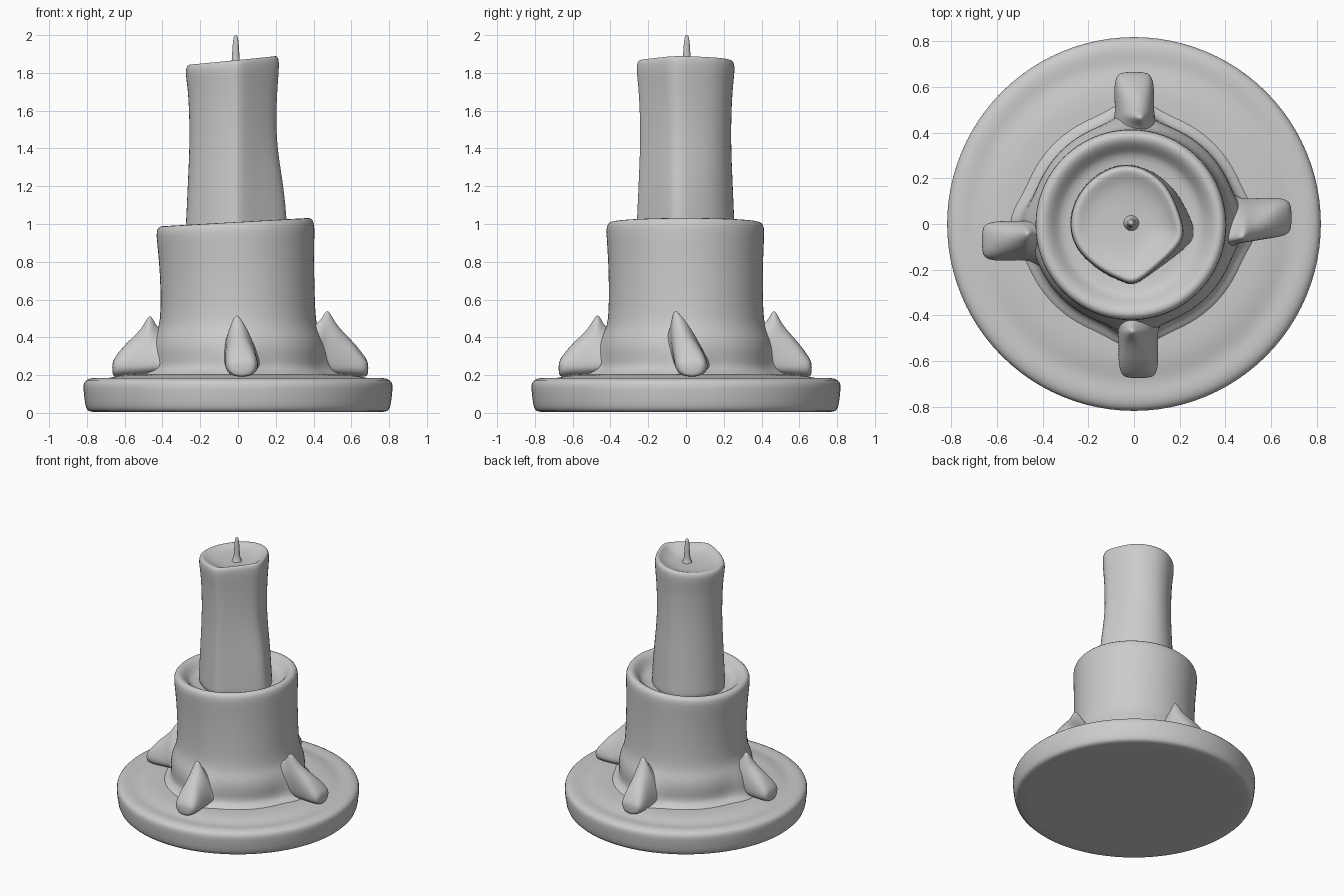
import bpy, bmesh, math
from mathutils import Vector

if "Cube" in bpy.data.objects:
    bpy.data.objects.remove(bpy.data.objects["Cube"])

# One plain colour for the whole model
grey = bpy.data.materials.new("plain grey")
grey.use_nodes = True
grey.diffuse_color = (0.6, 0.6, 0.6, 1)
grey.node_tree.nodes["Principled BSDF"].inputs["Base Color"].default_value = (0.6, 0.6, 0.6, 1)


def loft(name, rings, levels=1):
    """Skin closed rings of points, cap both ends and smooth the result."""
    bm = bmesh.new()
    rows = [[bm.verts.new(p) for p in ring] for ring in rings]
    n = len(rows[0])
    for a, b in zip(rows, rows[1:]):
        for i in range(n):
            j = (i + 1) % n
            bm.faces.new((a[i], a[j], b[j], b[i]))
    bm.faces.new(rows[0][::-1])
    bm.faces.new(rows[-1])
    bmesh.ops.recalc_face_normals(bm, faces=bm.faces)
    mesh = bpy.data.meshes.new(name)
    bm.to_mesh(mesh)
    bm.free()
    mesh.materials.append(grey)
    for f in mesh.polygons:
        f.use_smooth = True
    obj = bpy.data.objects.new(name, mesh)
    bpy.context.collection.objects.link(obj)
    obj.modifiers.new("smooth", "SUBSURF").levels = levels
    obj.modifiers["smooth"].render_levels = levels
    return obj


def lathe(profile, n=48, warp=lambda r, z, a: Vector((r * math.cos(a), r * math.sin(a), z))):
    return [[warp(r, z, math.tau * i / n) for i in range(n)] for r, z in profile]


# Round dish, rising gently towards the cup
loft("dish", lathe([
    (0.02, 0.004), (0.4, 0.004), (0.76, 0.004), (0.795, 0.006), (0.81, 0.03), (0.818, 0.1),
    (0.823, 0.15), (0.81, 0.175), (0.77, 0.187), (0.73, 0.184), (0.69, 0.182), (0.64, 0.196),
    (0.58, 0.206), (0.5, 0.205), (0.3, 0.205), (0.02, 0.205)]))


# Cup with a rounded collar that reaches out to the feet, and a slanted rim
def cup_warp(r, z, a):
    web = max(0, math.cos(4 * a)) ** 3
    low = max(0, 1 - abs(z - 0.24) / 0.2)
    r += 0.06 * web * low
    high = max(0, (z - 0.6) / 0.4)
    x, y = r * math.cos(a), r * math.sin(a)
    return Vector((x - 0.015 * high, y - 0.004 * high, z + 0.055 * x * high))


loft("cup", lathe([
    (0.02, 0.15), (0.5, 0.15), (0.515, 0.2), (0.48, 0.213), (0.455, 0.235), (0.45, 0.27),
    (0.455, 0.32), (0.45, 0.38), (0.43, 0.43), (0.411, 0.48), (0.408, 0.65), (0.41, 0.8),
    (0.418, 0.93), (0.42, 0.985), (0.402, 1.012), (0.372, 1.01), (0.345, 0.985),
    (0.32, 0.953), (0.295, 0.935), (0.2, 0.93), (0.02, 0.93)], warp=cup_warp))

# Candle: rounded at the back left, with soft corners at the front and the left side
OUTLINE = [(0.215, 0.03), (0.165, 0.15), (0.085, 0.225), (-0.01, 0.262), (-0.1, 0.25),
           (-0.19, 0.195), (-0.255, 0.11), (-0.282, 0.01), (-0.265, -0.08), (-0.215, -0.15),
           (-0.13, -0.215), (-0.06, -0.245), (-0.01, -0.268), (0.04, -0.24), (0.125, -0.17),
           (0.205, -0.1), (0.235, -0.045)]


def candle_ring(z, scale, bulge=0.0, slant=0.0):
    ring = []
    for x, y in OUTLINE:
        push = 1 + bulge * max(0, x) / 0.23
        ring.append(Vector((x * scale * push, y * scale, z + slant * x)))
    return ring


loft("candle", [
    candle_ring(0.88, 1.04, 0.14), candle_ring(0.96, 1.01, 0.14), candle_ring(1.1, 0.985, 0.13),
    candle_ring(1.25, 0.96, 0.07), candle_ring(1.4, 0.935, -0.02), candle_ring(1.55, 0.935, -0.05),
    candle_ring(1.7, 0.96, -0.05), candle_ring(1.79, 1.0, -0.05, 0.06),
    candle_ring(1.845, 1.01, -0.05, 0.09), candle_ring(1.872, 0.96, -0.05, 0.09),
    candle_ring(1.866, 0.86, -0.05, 0.09), candle_ring(1.843, 0.7, 0, 0.06),
    candle_ring(1.828, 0.4), candle_ring(1.825, 0.06)], 2)

# Wick with a small melted flare at its foot
wick = loft("wick", lathe([
    (0.045, 1.81), (0.034, 1.83), (0.023, 1.85), (0.021, 1.89), (0.018, 1.94),
    (0.014, 1.985), (0.006, 2.001)], 10))
wick.location = (-0.012, 0.004, 0)

# Four feet: distance from the centre, half width, top height, sharpness of the ridge
SECTIONS = [(0.37, 0.13, 0.45, 1.6), (0.43, 0.115, 0.47, 1.8), (0.458, 0.1, 0.535, 2.2),
            (0.478, 0.094, 0.545, 1.8), (0.51, 0.09, 0.475, 1.2), (0.56, 0.09, 0.42, 1.0),
            (0.61, 0.09, 0.37, 0.8), (0.655, 0.082, 0.312, 0.7), (0.682, 0.06, 0.27, 0.7)]


def foot(name, angle, tip, end, reach, lift):
    """tip and end are sideways offsets of the spur and the toe."""
    rings = []
    for r, w, top, sharp in SECTIONS:
        t = min(1, max(0, (r - 0.46) / 0.2))
        ring = []
        for k in range(12):
            a = math.tau * k / 12
            c, s = math.cos(a), math.sin(a)
            side = math.copysign(abs(c) ** sharp, c) * w
            up = max(0, s)
            height = 0.25 + (top + lift * (1 - t) - 0.25) * up if s > 0 else 0.25 + 0.06 * s
            shift = end + (tip - end) * (1 - t) * up
            ring.append(Vector((0.38 + (r - 0.38) * reach, side + shift, height)))
        rings.append(ring)
    obj = loft(name, rings, 2)
    obj.rotation_euler.z = angle


foot("left_foot", 0, -0.065, 0.03, 1.03, 0.015)
foot("back_foot", math.pi / 2, -0.03, 0.0, 0.95, 0.015)
foot("right_foot", math.pi, 0.04, 0.075, 0.95, -0.015)
foot("front_foot", -math.pi / 2, -0.01, 0.02, 0.98, -0.01)
